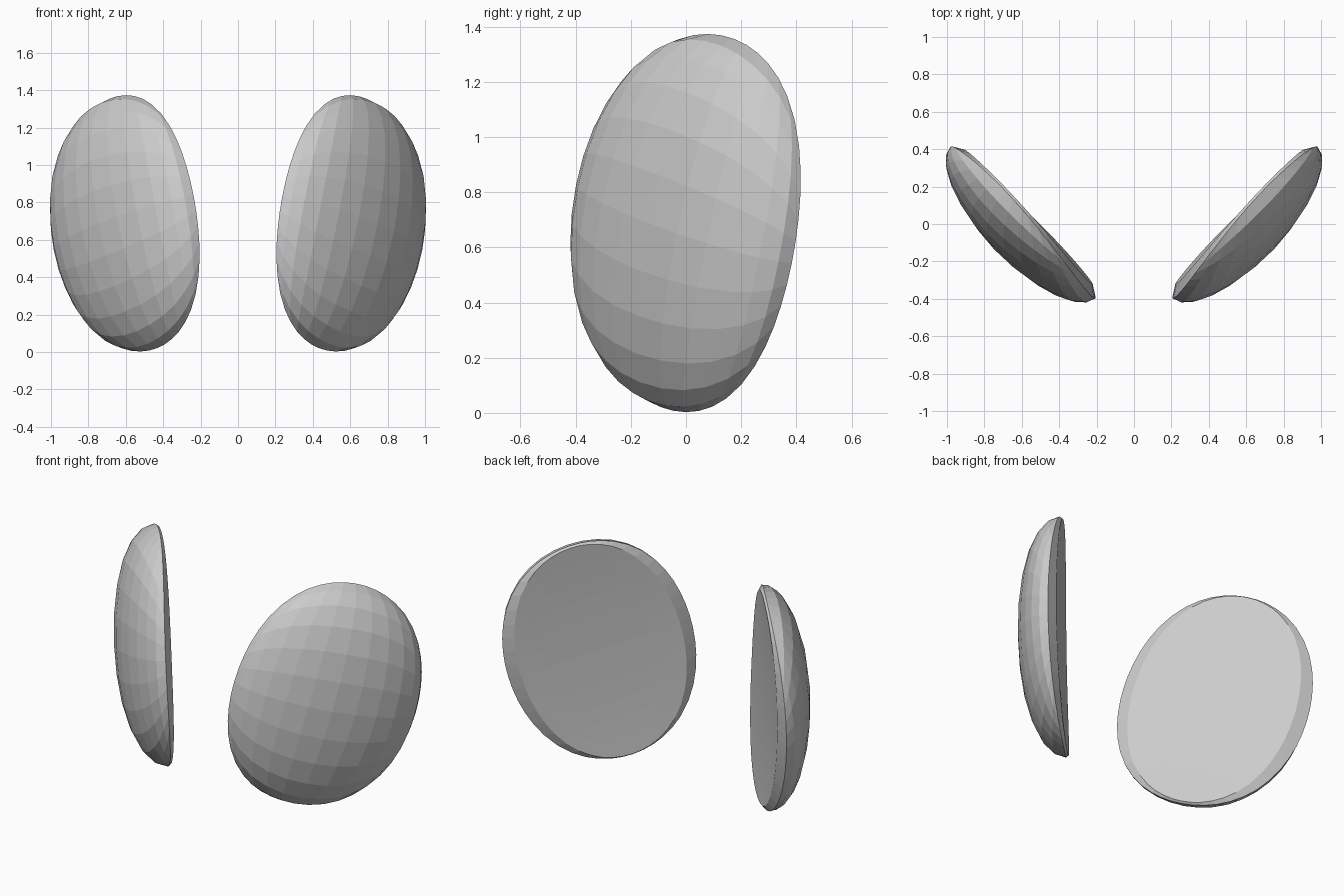
import bpy, bmesh, math
from mathutils import Vector

if "Cube" in bpy.data.objects:
    bpy.data.objects.remove(bpy.data.objects["Cube"])

N = 12                      # grid cells across each lens
A, B = 0.692, 0.544         # long and short half axes
TILT = math.radians(15.5)   # lean of the oval in its own plane
U = Vector((0.69, 0.724, 0)).normalized()   # along the width
D = Vector((U.y, -U.x, 0))                  # outward bulge direction
CENTRE = Vector((0.606, -0.003, 0.688))


def disc(i, j):
    """Square grid mapped to a unit disc."""
    x, y = 2 * i / N - 1, 2 * j / N - 1
    return Vector((x * math.sqrt(1 - y * y / 2), y * math.sqrt(1 - x * x / 2)))


def fuller(p):
    """Push the diagonals of the oval out slightly."""
    r2 = max(p.length_squared, 1e-9)
    return p * (1 + 0.02 * r2 * (2 * p.x * p.y / r2) ** 2)


def place(s, l, depth, side):
    u = s * math.cos(TILT) + l * math.sin(TILT)
    z = -s * math.sin(TILT) + l * math.cos(TILT)
    p = CENTRE + U * u + D * depth + Vector((0, 0, z))
    p.x *= side
    return p


def front(i, j, side):
    p = disc(i, j)
    rho = min(p.length, 1)
    if rho > 0:
        p = p.normalized() * math.sin(rho * math.pi / 2)
    rim = -0.0375 + 0.0275 * (p.x ** 2 - p.y ** 2)
    depth = rim + (0.194 - rim) * math.cos(rho * math.pi / 2)
    p = fuller(p)
    return place(p.x * B, p.y * A, depth, side)


def back(i, j, side):
    p = disc(i, j)
    depth = -0.054 - 0.024 * p.y ** 2
    p = fuller(p)
    return place(p.x * 0.475, p.y * 0.683, depth, side)


def lens(name, side):
    bm = bmesh.new()
    sheets = []
    for fn in (front, back):
        g = [[bm.verts.new(fn(i, j, side)) for j in range(N + 1)] for i in range(N + 1)]
        for i in range(N):
            for j in range(N):
                bm.faces.new((g[i][j], g[i + 1][j], g[i + 1][j + 1], g[i][j + 1]))
        sheets.append(g)
    # narrow bevelled rim joining the dome to the back
    ring = ([(i, 0) for i in range(N)] + [(N, j) for j in range(N)]
            + [(i, N) for i in range(N, 0, -1)] + [(0, j) for j in range(N, 0, -1)])
    f, b = sheets
    for (i, j), (k, m) in zip(ring, ring[1:] + ring[:1]):
        bm.faces.new((f[i][j], f[k][m], b[k][m], b[i][j]))
    bmesh.ops.recalc_face_normals(bm, faces=bm.faces)
    me = bpy.data.meshes.new(name)
    bm.to_mesh(me)
    bm.free()
    bpy.context.collection.objects.link(bpy.data.objects.new(name, me))


# mirrored pair
lens("right_lens", 1)
lens("left_lens", -1)
